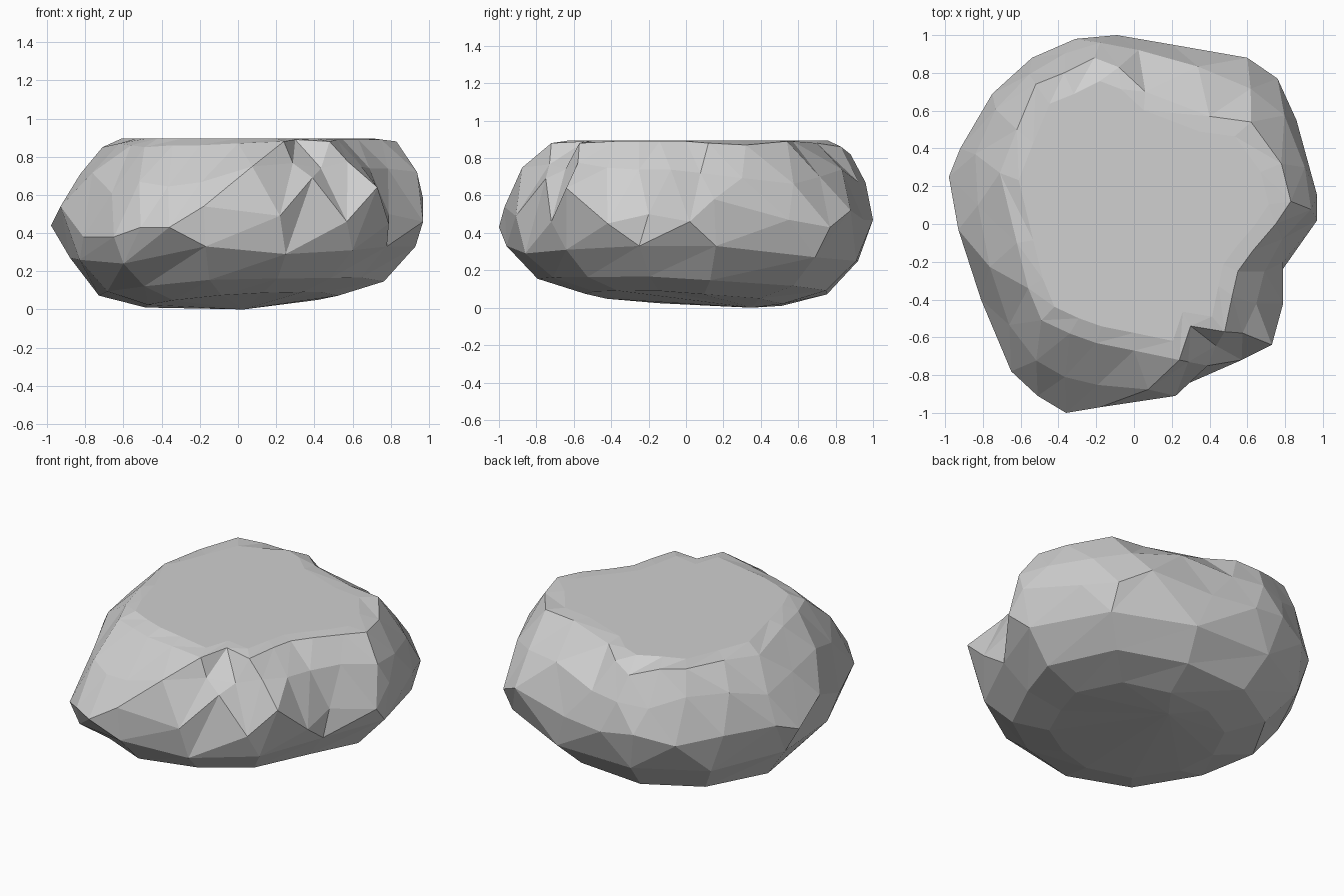
import bpy
import bmesh
import random
from mathutils import Vector

random.seed(4)
default = bpy.data.objects.get("Cube")
if default:
    bpy.data.objects.remove(default, do_unlink=True)

TOP = 0.895

# Upper edge of the stone, counterclockwise from the left side
RIM = [(.83, .12, .88), (.78, .32, .87), (.62, .54, .89), (.4, .57, .89),
       (.06, .7, .88), (-.08, .83, .86), (-.21, .88, .82), (-.37, .8, .87),
       (-.52, .74, .89), (-.62, .5, .88), (-.71, .27, .85), (-.62, -.1, .87),
       (-.56, -.34, .86), (-.49, -.51, .85), (-.34, -.58, .86), (-.2, -.63, .86),
       (0, -.67, .87), (.24, -.72, .88), (.3, -.54, .89), (.48, -.57, .88),
       (.52, -.38, .89), (.55, -.25, .89), (.63, -.14, .89), (.75, 0, .89)]

# Widest outline of the stone, point for point with the rim
BELT = [(.97, .15, .58), (.86, .55, .47), (.76, .77, .43), (.6, .88, .52),
        (.2, .95, .47), (-.09, 1, .47), (-.31, .98, .5), (-.54, .88, .45),
        (-.75, .69, .5), (-.92, .4, .5), (-.98, .25, .44), (-.93, -.03, .54),
        (-.81, -.4, .38), (-.65, -.78, .38), (-.51, -.91, .43), (-.36, -1, .43),
        (-.18, -.97, .54), (.22, -.91, .49), (.39, -.75, .69), (.57, -.72, .46),
        (.73, -.64, .64), (.79, -.42, .45), (.79, -.2, .5), (.97, .02, .46)]

# Top of the underside, with half as many points
FLANK = [(.93, .16, .33), (.75, .69, .27), (.28, .91, .25), (-.25, .92, .25),
         (-.66, .69, .25), (-.88, .25, .27), (-.83, -.25, .26), (-.6, -.75, .24),
         (-.17, -.96, .33), (.25, -.86, .29), (.6, -.64, .31), (.78, -.25, .33)]

bm = bmesh.new()


def add_ring(points):
    return [bm.verts.new(p) for p in points]


def loft(upper, lower):
    """Join two rings of equal length with a zigzag of triangles."""
    n = len(upper)
    for i in range(n):
        j = (i + 1) % n
        bm.faces.new((upper[i], lower[i], upper[j]))
        bm.faces.new((upper[j], lower[i], lower[j]))


def loft_half(upper, lower):
    """Join a ring to one with half as many points."""
    n, m = len(upper), len(lower)
    for k in range(m):
        a, b, c = upper[2 * k], upper[2 * k + 1], upper[(2 * k + 2) % n]
        low, after = lower[k], lower[(k + 1) % m]
        bm.faces.new((a, low, b))
        bm.faces.new((b, low, after))
        bm.faces.new((b, after, c))


def wobble(amount):
    return random.uniform(-amount, amount)


rim_points = [Vector(p) for p in RIM]
belt_points = [Vector(p) for p in BELT]
count = len(belt_points)

# Flat plateau inside the rim
plateau_points = [Vector((p.x * 0.86, p.y * 0.86, TOP)) for p in rim_points]

# Rounded shoulder, staggered halfway between the stations
shoulder_points = []
for i in range(count):
    j = (i + 1) % count
    middle = (rim_points[i] + rim_points[j] + belt_points[i] + belt_points[j]) / 4
    chipped = middle.x > 0.2 and middle.y < 0
    outward = Vector((middle.x, middle.y, 0)).normalized()
    push = 0.0 if chipped else 0.04 + 0.02 * middle.x + wobble(0.02)
    shoulder_points.append(middle + outward * push + Vector((0, 0, 0.025 + wobble(0.04))))


def under_ring(scale, height, rough):
    """Shrink the flank outline, higher towards the front left."""
    return [Vector((x * scale + wobble(rough), y * scale + wobble(rough),
                    max(0.01, height + 0.04 * (x - y) + wobble(rough / 2))))
            for x, y, z in FLANK]


plateau = add_ring(plateau_points)
rim = add_ring(rim_points)
shoulder = add_ring(shoulder_points)
belt = add_ring(belt_points)
flank = add_ring(FLANK)
keel = add_ring(under_ring(0.82, 0.12, 0.012))
sole = add_ring(under_ring(0.56, 0.045, 0.008))
foot = bm.verts.new((0.03, 0.35, 0))

bm.faces.new(plateau)
loft(plateau, rim)
loft(rim, shoulder)
# The shoulder is half a step ahead, so shift it back to meet the belt
loft([shoulder[-1]] + shoulder[:-1], belt)
loft_half(belt, flank)
loft(flank, keel)
loft(keel, sole)
for a, b in zip(sole, sole[1:] + sole[:1]):
    bm.faces.new((a, foot, b))

bmesh.ops.recalc_face_normals(bm, faces=bm.faces)
mesh = bpy.data.meshes.new("boulder")
bm.to_mesh(mesh)
bm.free()
boulder = bpy.data.objects.new("boulder", mesh)
bpy.context.scene.collection.objects.link(boulder)

# Plain stone colour
stone = bpy.data.materials.new("stone_grey")
stone.use_nodes = True
grey = (0.63, 0.63, 0.63, 1)
stone.diffuse_color = grey
stone.node_tree.nodes["Principled BSDF"].inputs["Base Color"].default_value = grey
mesh.materials.append(stone)
